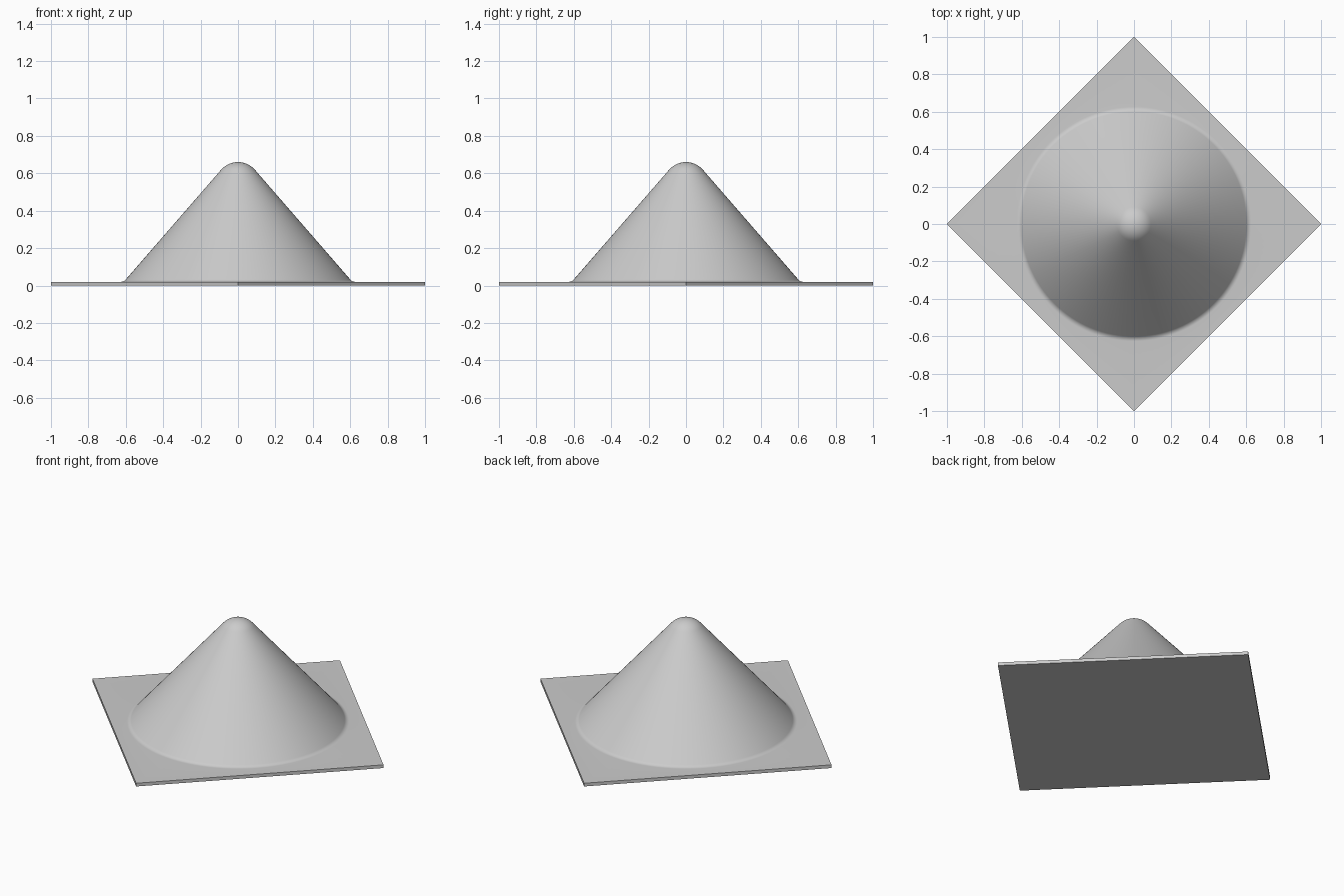
import bpy, bmesh, math

if "Cube" in bpy.data.objects:
    bpy.data.objects.remove(bpy.data.objects["Cube"])

SEG = 128            # segments around the cone
PLATE = 0.02         # plate thickness
TOP = 0.66           # tip height
TIP_R = 0.12         # tip rounding radius
SLOPE = math.radians(49)

# Profile: rounded tip, straight flank, small foot fillet
profile = []
for i in range(1, 9):
    a = SLOPE * i / 8
    profile.append((TIP_R * math.sin(a), TOP - TIP_R + TIP_R * math.cos(a)))
FOOT_R = 0.035
foot_z = PLATE + FOOT_R * (1 - math.cos(SLOPE))
r0, z0 = profile[-1]
foot_r = r0 + (z0 - foot_z) / math.tan(SLOPE)
fillet_x = foot_r + FOOT_R * math.sin(SLOPE)
for i in range(7):
    a = SLOPE * (1 - i / 6)
    profile.append((fillet_x - FOOT_R * math.sin(a),
                    PLATE + FOOT_R * (1 - math.cos(a))))

bm = bmesh.new()
angles = [2 * math.pi * i / SEG for i in range(SEG)]


def ring(radius, z):
    return [bm.verts.new((radius(a) * math.cos(a), radius(a) * math.sin(a), z))
            for a in angles]


def diamond(a):
    return 1 / (abs(math.cos(a)) + abs(math.sin(a)))


# Cone rings, then the diamond plate's upper and lower outline
rings = [ring(lambda a, r=r: r, z) for r, z in profile]
rings += [ring(diamond, PLATE), ring(diamond, 0)]
tip = bm.verts.new((0, 0, TOP))
for i in range(SEG):
    j = (i + 1) % SEG
    bm.faces.new((tip, rings[0][i], rings[0][j]))
    for a, b in zip(rings, rings[1:]):
        bm.faces.new((a[i], b[i], b[j], a[j]))
bm.faces.new(rings[-1][::-1])
bmesh.ops.recalc_face_normals(bm, faces=bm.faces)

mesh = bpy.data.meshes.new("cone_on_plate")
bm.to_mesh(mesh)
bm.free()
obj = bpy.data.objects.new("cone_on_plate", mesh)
bpy.context.collection.objects.link(obj)
bpy.context.view_layer.objects.active = obj
obj.select_set(True)
bpy.ops.object.shade_smooth_by_angle(angle=math.radians(30))
